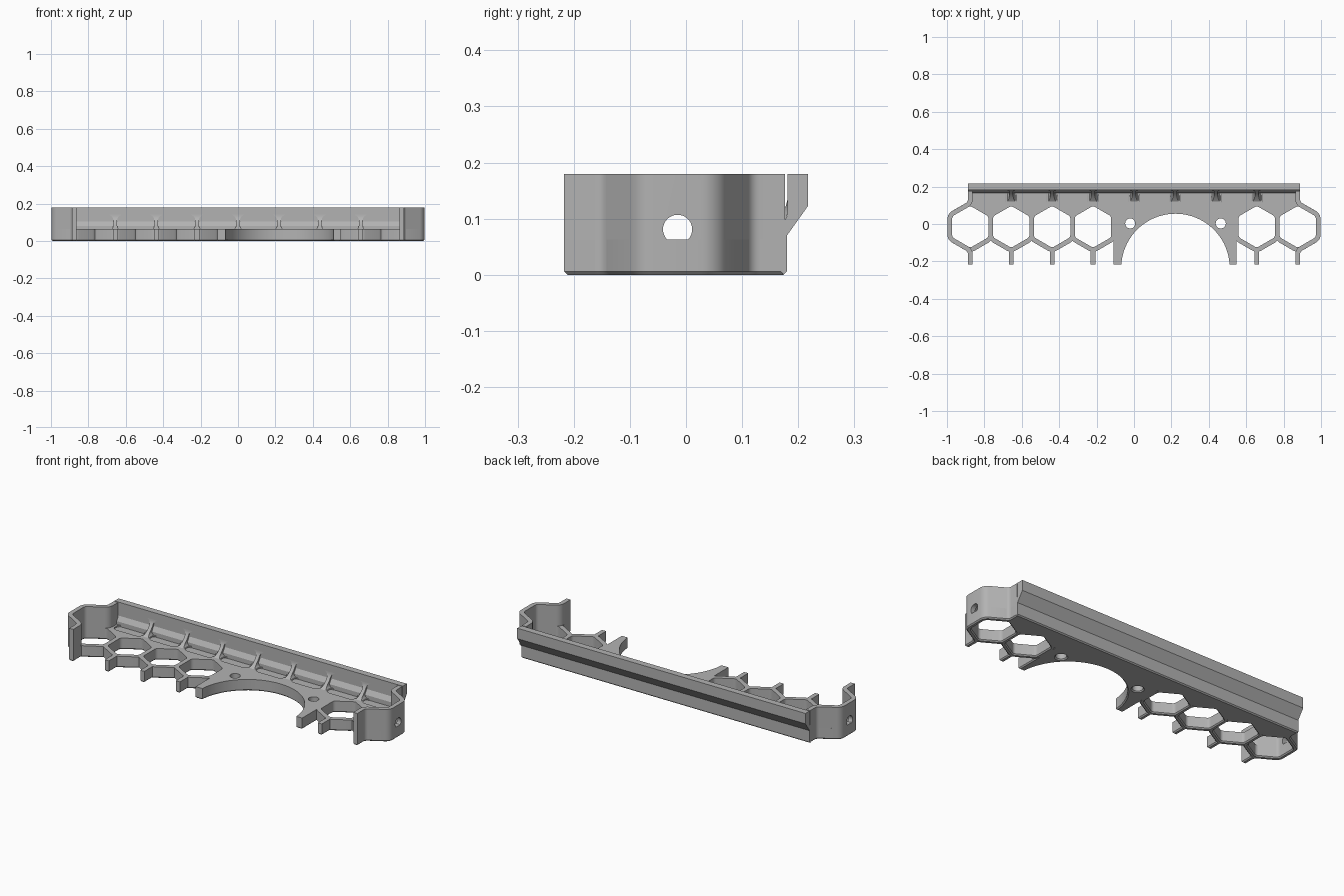
import bpy, bmesh, math
from mathutils import Vector

if "Cube" in bpy.data.objects:
    bpy.data.objects.remove(bpy.data.objects["Cube"])

PITCH = 0.2188           # spacing of the honeycomb cells
HALF = 0.0125            # half the wall thickness
CY = -0.015              # centre line of the cells
FRONT, BACK, FLOOR, TOP = -0.217, 0.18, 0.063, 0.18
CHAMFER = 0.006
CELLS = [k * PITCH for k in (-4, -3, -2, -1, 3, 4)]
END = 4 * PITCH

grey = bpy.data.materials.new("plain grey")
grey.use_nodes = True
grey.diffuse_color = (0.45, 0.45, 0.45, 1)
grey.node_tree.nodes["Principled BSDF"].inputs["Base Color"].default_value = (0.45, 0.45, 0.45, 1)


def rect(x0, x1, y0, y1):
    return [Vector(p) for p in ((x0, y0), (x1, y0), (x1, y1), (x0, y1))]


def ngon(x, y, r, n, start=0.0):
    return [Vector((x + r * math.cos(start + i * math.tau / n),
                    y + r * math.sin(start + i * math.tau / n))) for i in range(n)]


def hexagon(x, apothem):
    return ngon(x, CY, apothem / math.cos(math.pi / 6), 6, math.pi / 6)


def rounded(pts, r, closed=True, steps=5):
    """Replace corners by arcs."""
    out = []
    for i, p in enumerate(pts):
        if not closed and i in (0, len(pts) - 1):
            out.append(p)
            continue
        a = (pts[i - 1] - p).normalized()
        b = (pts[(i + 1) % len(pts)] - p).normalized()
        half = a.angle(b) / 2
        centre = p + (a + b).normalized() * r / math.sin(half)
        s = p + a * r / math.tan(half) - centre
        e = p + b * r / math.tan(half) - centre
        for j in range(steps + 1):
            t = j / steps
            out.append(centre + (s * (1 - t) + e * t).normalized() * r)
    return out


def offset(pts, d, closed=True):
    """Move an outline to its right by d (outwards when counter-clockwise)."""
    out = []
    for i, p in enumerate(pts):
        prev = pts[i - 1] if closed or i else None
        nxt = pts[(i + 1) % len(pts)] if closed or i < len(pts) - 1 else None
        dirs = [v.normalized() for v in ((p - prev) if prev else None,
                                         (nxt - p) if nxt else None) if v]
        normals = [Vector((v.y, -v.x)) for v in dirs]
        m = sum(normals, Vector((0, 0))).normalized()
        out.append(p + m * d / m.dot(normals[0]))
    return out


def loft(bm, rings):
    """Skin a stack of equal rings and close both ends."""
    rows = [[bm.verts.new(v) for v in ring] for ring in rings]
    n = len(rows[0])
    for a, b in zip(rows, rows[1:]):
        for i in range(n):
            j = (i + 1) % n
            bm.faces.new((a[i], a[j], b[j], b[i]))
    bm.faces.new(rows[0][::-1])
    bm.faces.new(rows[-1])


def at(pts, z):
    return [(p.x, p.y, z) for p in pts]


def solid(bm, pts, top):
    loft(bm, [at(offset(pts, -CHAMFER), 0), at(pts, CHAMFER), at(pts, top)])


def hole(bm, pts):
    loft(bm, [at(offset(pts, 2 * CHAMFER), -CHAMFER), at(pts, CHAMFER), at(pts, 0.1)])


def finish(name, bm):
    bmesh.ops.recalc_face_normals(bm, faces=bm.faces)
    me = bpy.data.meshes.new(name)
    bm.to_mesh(me)
    bm.free()
    me.materials.append(grey)
    ob = bpy.data.objects.new(name, me)
    bpy.context.collection.objects.link(ob)
    return ob


def activate(ob):
    bpy.ops.object.select_all(action='DESELECT')
    ob.select_set(True)
    bpy.context.view_layer.objects.active = ob


def cut(ob, cutter):
    cutter.hide_render = True
    mod = ob.modifiers.new("cut", 'BOOLEAN')
    mod.operation, mod.solver, mod.object = 'DIFFERENCE', 'EXACT', cutter
    mod.use_self = True
    activate(ob)
    bpy.ops.object.modifier_apply(modifier=mod.name)
    bpy.data.objects.remove(cutter)


def smooth(ob):
    activate(ob)
    bpy.ops.object.shade_smooth_by_angle(angle=math.radians(28))


# Honeycomb floor: cells, front legs, rear strip and the solid middle
bm = bmesh.new()
for x in CELLS:
    solid(bm, rounded(hexagon(x, PITCH / 2 + HALF), 0.05), FLOOR)
    solid(bm, rect(x - HALF, x + HALF, FRONT, CY - 0.118), FLOOR)
solid(bm, rect(-END - HALF, END + HALF, 0.048, BACK), FLOOR)
solid(bm, rect(-PITCH / 2, 2.5 * PITCH, FRONT, 0.1), FLOOR)
floor = finish("honeycomb_floor", bm)

# Openings: cells, large round recess, screw holes, shallow rear pockets
bm = bmesh.new()
for x in CELLS:
    hole(bm, rounded(hexagon(x, PITCH / 2 - HALF), 0.02))
mid = PITCH + 0.003
hole(bm, ngon(mid, -0.235, 0.29, 96))
for side in (-1, 1):
    hole(bm, ngon(mid + side * 0.242, 0.003, 0.027, 24))
for k in range(-4, 4):
    x = (k + 0.5) * PITCH
    pocket = rounded(rect(x - 0.085, x + 0.085, 0.108, 0.17), 0.025)
    loft(bm, [at(pocket, 0.055), at(pocket, 0.1)])
cut(floor, finish("floor_cutter", bm))
smooth(floor)

# Back wall with outward step
profile = [(0.158, 0.02), (0.174, 0.0), (BACK, CHAMFER), (BACK, 0.07), (0.217, 0.122),
           (0.217, TOP), (0.181, TOP), (0.181, 0.105), (0.165, 0.08), (0.165, 0.05)]
bm = bmesh.new()
loft(bm, [[(x, y, z) for y, z in profile] for x in (-END - HALF, END + HALF)])
finish("back_wall", bm)

# Tall end walls that follow the outer cells, each with a cross hole
for side, name in ((-1, "right_end_wall"), (1, "left_end_wall")):
    far = END + PITCH / 2
    path = [Vector((side * x, y)) for x, y in (
        (END, FRONT), (END, CY - 0.126), (far, CY - 0.063),
        (far, CY + 0.063), (END, CY + 0.126), (END, 0.176))]
    path = rounded(path, 0.035, closed=False)
    outline = offset(path, HALF, False) + offset(path, -HALF, False)[::-1]
    if side > 0:
        outline.reverse()
    area = sum(a.cross(b) for a, b in zip(outline, outline[1:] + outline[:1]))
    if area < 0:
        outline.reverse()
    bm = bmesh.new()
    solid(bm, outline, TOP)
    wall = finish(name, bm)
    bm = bmesh.new()
    ring = ngon(CY, 0.081, 0.026, 32)
    loft(bm, [[(side * x, p.x, p.y) for p in ring] for x in (0.93, 1.05)])
    cut(wall, finish("hole_cutter", bm))
    smooth(wall)

# Flared ribs bracing the back wall
bm = bmesh.new()
for k in range(-3, 4):
    rings = []
    for i in range(13):
        t = i / 12
        w = 0.01 + 0.022 * abs(2 * t - 1) ** 4
        front = 0.181 - 0.073 * (1 - t) ** 2
        back = 0.17 + 0.017 * t
        rings.append(at(rect(k * PITCH - w, k * PITCH + w, front, max(back, front + 0.004)),
                        0.055 + 0.085 * t))
    loft(bm, rings)
smooth(finish("wall_ribs", bm))
